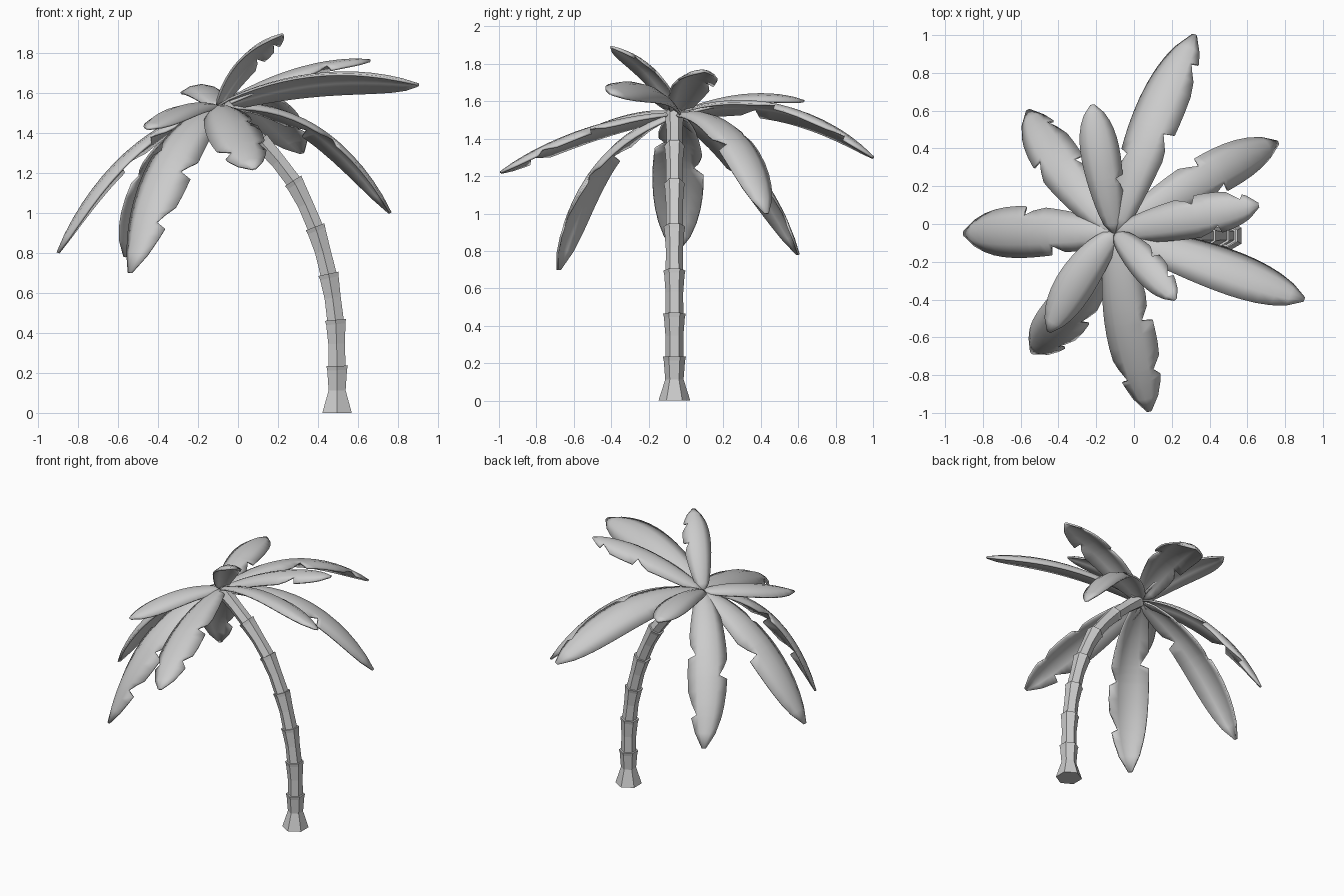
import bpy, bmesh, math
from mathutils import Vector, Matrix

if "Cube" in bpy.data.objects:
    bpy.data.objects.remove(bpy.data.objects["Cube"], do_unlink=True)

grey = bpy.data.materials.new("plain grey")
grey.use_nodes = True
grey.diffuse_color = (0.6, 0.6, 0.6, 1)
grey.node_tree.nodes["Principled BSDF"].inputs["Base Color"].default_value = (0.6, 0.6, 0.6, 1)


def finish(bm, name):
    bmesh.ops.recalc_face_normals(bm, faces=bm.faces)
    mesh = bpy.data.meshes.new(name)
    bm.to_mesh(mesh)
    bm.free()
    mesh.materials.append(grey)
    obj = bpy.data.objects.new(name, mesh)
    bpy.context.collection.objects.link(obj)
    return obj


# Trunk: six-sided rings along a leaning path, each segment flaring to a lip
joints = [Vector((x, -0.062, z)) for x, z in (
    (0.495, 0.0), (0.495, 0.235), (0.487, 0.465), (0.452, 0.695),
    (0.385, 0.93), (0.275, 1.16), (0.11, 1.36), (-0.08, 1.53))]
rings = []
for i in range(len(joints) - 1):
    a, b = joints[i], joints[i + 1]
    before = joints[max(i - 1, 0)]
    after = joints[min(i + 2, len(joints) - 1)]
    start, end = (b - before).normalized(), (after - a).normalized()
    scale = 1 - 0.022 * i
    foot = 0.085 if i == 0 else 0.05 * scale
    if i == 0:
        start = Vector((0, 0, 1))
    bow = (start - end) * (b - a).length * 0.1
    rings += [(a, start, foot),
              (a.lerp(b, 0.48) + bow, (b - a).normalized(), 0.049 * scale),
              (b - end * 0.022, end, 0.057 * scale),
              (b, end, 0.062 * scale)]

bm = bmesh.new()
loops = []
for centre, axis, radius in rings:
    side = Vector((0, 1, 0))
    across = side.cross(axis)
    loops.append([bm.verts.new(centre + radius * (side * math.cos(k * math.pi / 3)
                                                  + across * math.sin(k * math.pi / 3)))
                  for k in range(6)])
for low, high in zip(loops, loops[1:]):
    for k in range(6):
        n = (k + 1) % 6
        bm.faces.new((low[k], low[n], high[n], high[k]))
bm.faces.new(loops[0])
bm.faces.new(loops[-1])
finish(bm, "trunk")

CROWN = Vector((-0.1, -0.05, 1.53))
COLUMNS = (-1, -0.5, 0, 0.5, 1)
TEAR = 0.09


# Edge position of a blade side: narrows towards each tear, then springs back
def edge_factor(u, t, notches):
    factor = 1
    for side, place in notches:
        if u == side and place - TEAR < t <= place:
            factor = min(factor, 1 - 0.4 * (t - place + TEAR) / TEAR)
    return factor


# Frond: arched blade from the crown through mid to tip, with torn notches
def frond(name, mid, tip, half_width, roll, notches):
    mid, tip = Vector(mid), Vector(tip)
    control = mid * 2 - (CROWN + tip) / 2
    steps = {i / 14 for i in range(15)}
    for _, t in notches:
        steps = {s for s in steps if abs(s - t) > 0.03}
        steps |= {t - 0.04, t, t + 0.015}
    bm = bmesh.new()
    rows = []
    for t in sorted(steps):
        point = CROWN * (1 - t) ** 2 + control * 2 * t * (1 - t) + tip * t * t
        tangent = ((control - CROWN) * (1 - t) + (tip - control) * t).normalized()
        right = tangent.cross(Vector((0, 0, 1))).normalized()
        right = Matrix.Rotation(math.radians(roll), 3, tangent) @ right
        normal = right.cross(tangent)
        width = half_width * max(0.08, 1.3 * t ** 0.4 * (1 - t ** 4) ** 0.7)
        row = []
        for u in COLUMNS:
            v = u * edge_factor(u, t, notches)
            row.append(bm.verts.new(point + right * v * width
                                    + normal * (0.12 - 0.4 * v * v) * width))
        rows.append(row)
    for a, b in zip(rows, rows[1:]):
        for k in range(4):
            bm.faces.new((a[k], a[k + 1], b[k + 1], b[k]))
    obj = finish(bm, name)
    solid = obj.modifiers.new("thickness", "SOLIDIFY")
    solid.thickness = 0.012
    solid.offset = 0
    bpy.ops.object.select_all(action="DESELECT")
    obj.select_set(True)
    bpy.context.view_layer.objects.active = obj
    bpy.ops.object.shade_smooth_by_angle(angle=math.radians(35))


# Notch sides: 1 is right and -1 is left, looking from crown to tip
frond("frond_back", (0.085, 0.5, 1.56), (0.32, 1.0, 1.30), 0.135, -18,
      [(1, 0.5), (1, 0.86), (-1, 0.36)])
frond("frond_back_left", (0.36, 0.235, 1.43), (0.76, 0.43, 1.0), 0.12, 0,
      [(1, 0.6), (-1, 0.52)])
frond("frond_back_right", (-0.38, 0.3, 1.28), (-0.56, 0.6, 0.78), 0.13, 0,
      [(-1, 0.62), (1, 0.5), (1, 0.84)])
frond("frond_front_right", (-0.335, -0.455, 1.26), (-0.54, -0.68, 0.7), 0.135, -12,
      [(-1, 0.55), (1, 0.45), (-1, 0.8)])
frond("frond_right", (-0.55, -0.04, 1.285), (-0.9, -0.05, 0.8), 0.14, 4,
      [(1, 0.55), (-1, 0.36)])
frond("frond_upper_back", (-0.165, 0.3, 1.62), (-0.22, 0.63, 1.6), 0.105, 0,
      [(1, 0.4)])
frond("frond_upper_left", (0.28, 0.03, 1.7), (0.66, 0.1, 1.76), 0.115, -2,
      [(-1, 0.55), (1, 0.7), (-1, 0.88)])
frond("frond_left", (0.4, -0.205, 1.665), (0.9, -0.4, 1.64), 0.13, -23, [])
frond("frond_top", (0.04, -0.19, 1.755), (0.22, -0.4, 1.89), 0.09, 0,
      [(-1, 0.55), (-1, 0.8)])
frond("frond_front", (-0.035, -0.52, 1.44), (0.08, -0.99, 1.22), 0.135, 13,
      [(-1, 0.5), (-1, 0.8), (1, 0.82)])
frond("frond_upper_front", (-0.28, -0.27, 1.52), (-0.45, -0.57, 1.42), 0.105, 0, [])
